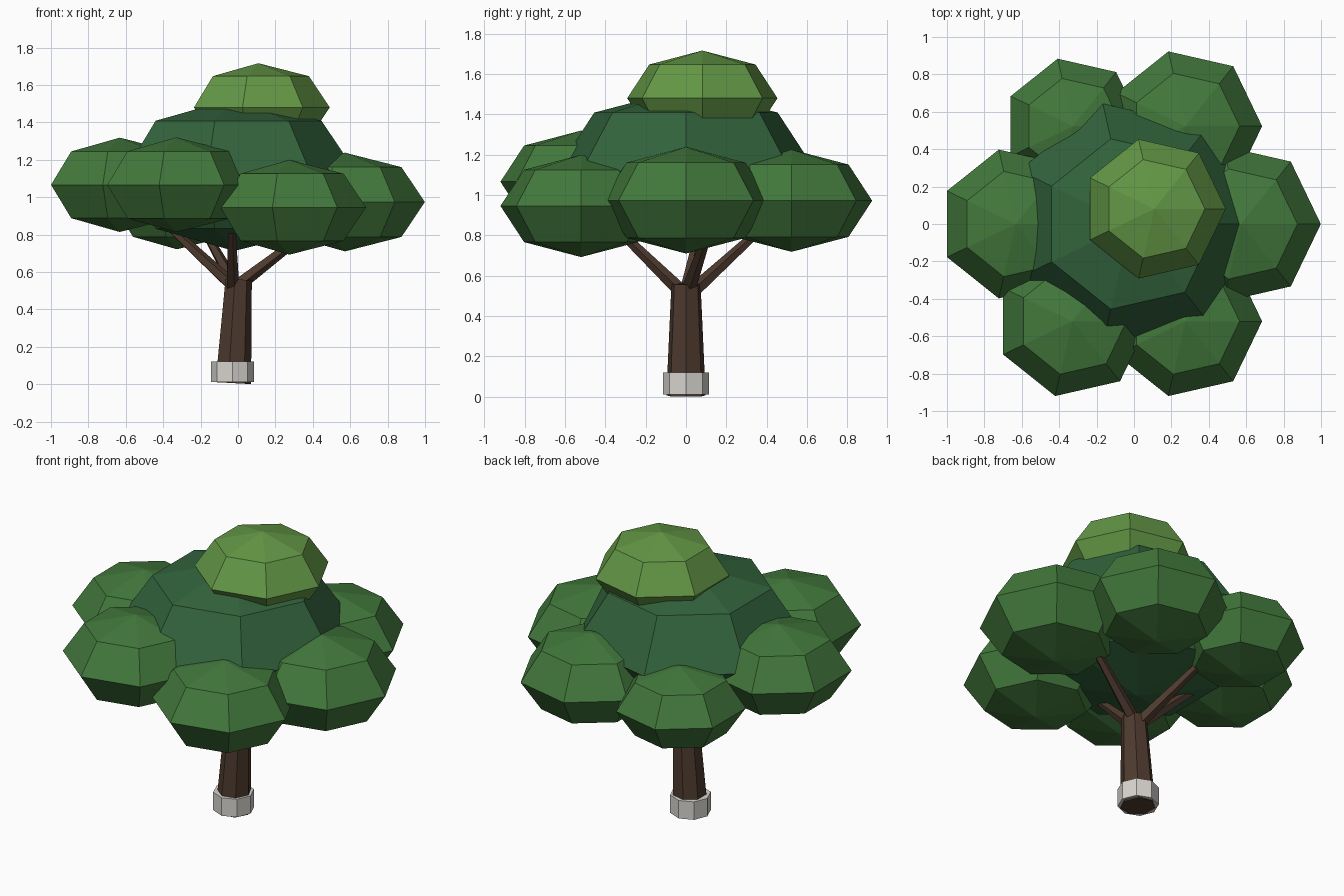
import bpy, bmesh, math
from mathutils import Matrix, Vector

if "Cube" in bpy.data.objects:
    bpy.data.objects.remove(bpy.data.objects["Cube"])


def material(name, rgb):
    m = bpy.data.materials.new(name)
    m.diffuse_color = (*rgb, 1)
    m.use_nodes = True
    m.node_tree.nodes["Principled BSDF"].inputs["Base Color"].default_value = m.diffuse_color
    return m


MID = material("leaf_green", (0.055, 0.19, 0.045))
DARK = material("deep_green", (0.032, 0.125, 0.045))
LIGHT = material("light_green", (0.125, 0.31, 0.06))
BARK = material("bark_brown", (0.075, 0.042, 0.027))
STONE = material("pale_stone", (0.68, 0.66, 0.62))


def align(bm):
    # turn the primitive so that one corner points along +x
    v = max(bm.verts, key=lambda p: p.co.xy.length).co
    turn = Matrix.Rotation(-math.atan2(v.y, v.x), 4, 'Z')
    bmesh.ops.transform(bm, matrix=turn, verts=bm.verts)


def finish(bm, name, mat):
    bmesh.ops.recalc_face_normals(bm, faces=bm.faces)
    mesh = bpy.data.meshes.new(name)
    bm.to_mesh(mesh)
    bm.free()
    mesh.materials.append(mat)
    bpy.context.collection.objects.link(bpy.data.objects.new(name, mesh))


def leaf_clump(name, centre, r, mat):
    bm = bmesh.new()
    bmesh.ops.create_uvsphere(bm, u_segments=7, v_segments=4, radius=r)
    align(bm)
    bmesh.ops.scale(bm, vec=(1, 1, 0.618), verts=bm.verts)
    bmesh.ops.translate(bm, vec=centre, verts=bm.verts)
    finish(bm, name, mat)


def limb(name, a, b, r1, r2, sides, mat):
    a, b = Vector(a), Vector(b)
    axis = b - a
    bm = bmesh.new()
    bmesh.ops.create_cone(bm, cap_ends=True, segments=sides,
                          radius1=r1, radius2=r2, depth=axis.length)
    align(bm)
    # tilt the shortest way from vertical onto the axis
    tilt = Vector((0, 0, 1)).rotation_difference(axis).to_matrix().to_4x4()
    bmesh.ops.transform(bm, matrix=Matrix.Translation((a + b) / 2) @ tilt,
                        verts=bm.verts)
    finish(bm, name, mat)


# trunk, leaning slightly, and the pale collar at its foot
limb("trunk", (-0.03, 0, 0.006), (0, 0, 0.56), 0.1, 0.074, 7, BARK)
limb("trunk_collar", (-0.03, 0, 0.011), (-0.03, 0, 0.121), 0.115, 0.115, 8, STONE)

# branches reaching into the crown
for name, a, b in (
    ("branch_right", (0.0, 0.01, 0.53), (0.38, 0.11, 0.82)),
    ("branch_left", (0.0, 0.0, 0.5), (-0.40, 0.08, 0.87)),
    ("branch_back", (0.0, 0.01, 0.5), (-0.18, 0.36, 0.82)),
    ("branch_front", (-0.03, 0.0, 0.5), (-0.035, -0.34, 0.83)),
):
    limb(name, a, b, 0.038, 0.022, 5, BARK)

# crown: dark core, ring of six clumps, light clump on top
leaf_clump("crown_core", (-0.02, 0, 1.12), 0.66, DARK)
for name, centre, r in (
    ("clump_right", (0.572, 0, 0.974), 0.427),
    ("clump_back_right", (0.275, 0.523, 0.972), 0.41),
    ("clump_back_left", (-0.326, 0.523, 0.95), 0.37),
    ("clump_left", (-0.632, 0, 1.066), 0.408),
    ("clump_front_left", (-0.33, -0.52, 1.066), 0.41),
    ("clump_front_right", (0.275, -0.52, 0.946), 0.41),
):
    leaf_clump(name, centre, r, MID)
leaf_clump("crown_top", (0.109, 0.081, 1.48), 0.382, LIGHT)
